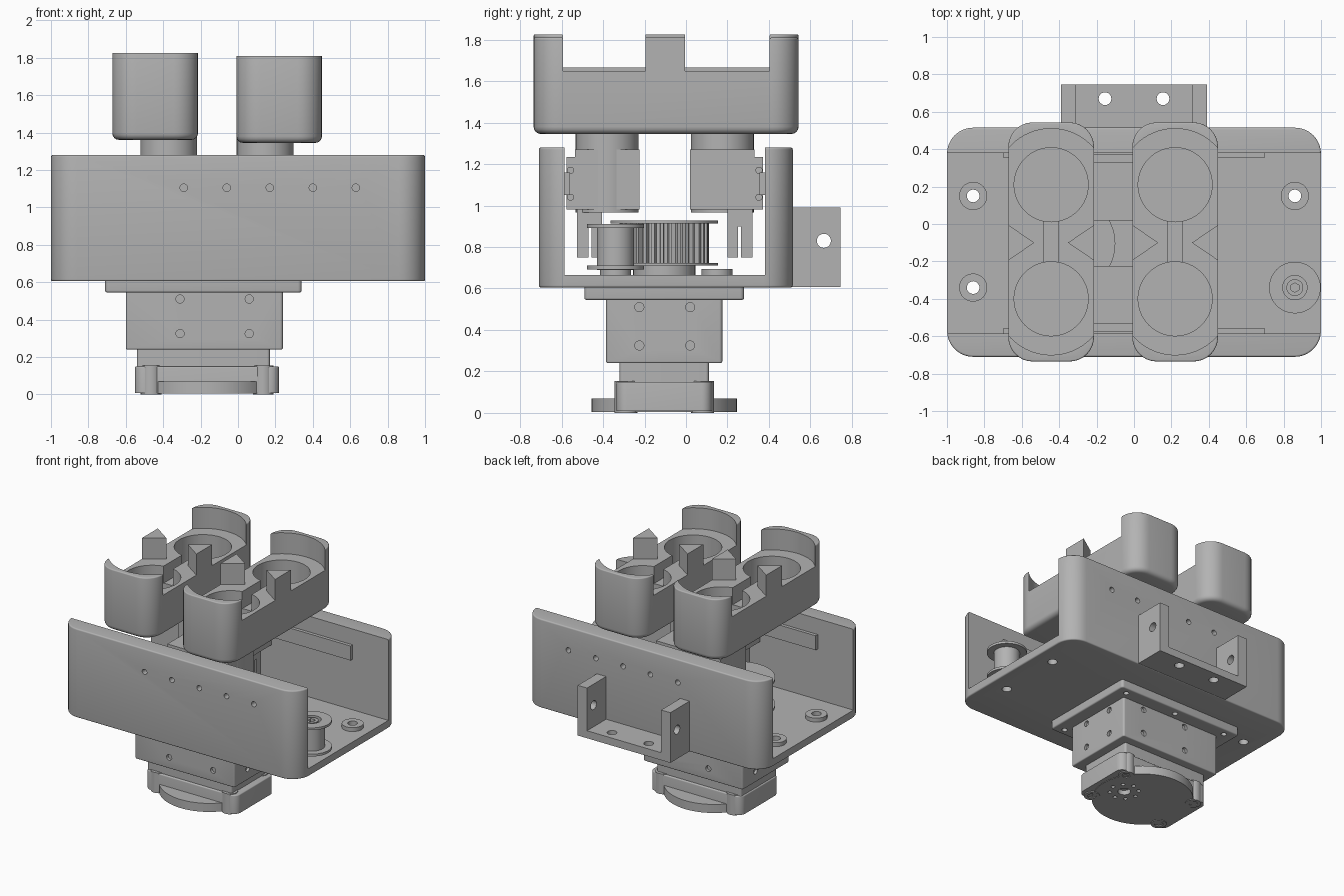
import bpy, bmesh, math
from mathutils import Matrix, Vector

if "Cube" in bpy.data.objects:
    bpy.data.objects.remove(bpy.data.objects["Cube"])

grey = bpy.data.materials.new("plain_grey")
grey.use_nodes = True
grey.diffuse_color = (0.45, 0.45, 0.45, 1)
grey.node_tree.nodes["Principled BSDF"].inputs["Base Color"].default_value = (0.45, 0.45, 0.45, 1)
parts = []


def finish(name, bm):
    bmesh.ops.recalc_face_normals(bm, faces=bm.faces)
    mesh = bpy.data.meshes.new(name)
    bm.to_mesh(mesh)
    bm.free()
    mesh.materials.append(grey)
    obj = bpy.data.objects.new(name, mesh)
    bpy.context.collection.objects.link(obj)
    parts.append(obj)
    return obj


def prism(name, outline, z0, z1):
    """Extrude a flat outline from z0 to z1."""
    bm = bmesh.new()
    face = bm.faces.new([bm.verts.new((x, y, z0)) for x, y in outline])
    ext = bmesh.ops.extrude_face_region(bm, geom=[face])["geom"]
    bmesh.ops.translate(bm, vec=(0, 0, z1 - z0),
                        verts=[v for v in ext if isinstance(v, bmesh.types.BMVert)])
    return finish(name, bm)


def box(name, lo, hi, corner=0, bottom=0, top=0):
    """Box with optional rounded upright corners, bottom rim and top rim."""
    bm = bmesh.new()
    lo, hi = Vector(lo), Vector(hi)
    bmesh.ops.create_cube(bm, size=1)
    bmesh.ops.transform(bm, verts=bm.verts, matrix=Matrix.Translation((lo + hi) / 2)
                        @ Matrix.Diagonal((*(hi - lo), 1)))

    def rim(z):
        return [e for e in bm.edges if all(abs(v.co.z - z) < 1e-4 for v in e.verts)]
    if corner:
        upright = [e for e in bm.edges if abs(e.verts[0].co.z - e.verts[1].co.z) > 1e-4]
        bmesh.ops.bevel(bm, geom=upright, offset=corner, segments=8, profile=0.5, affect='EDGES')
    for z, size in ((lo.z, bottom), (hi.z, top)):
        if size:
            bmesh.ops.bevel(bm, geom=rim(z), offset=size, segments=4, profile=0.5, affect='EDGES')
    return finish(name, bm)


def cyl(name, centre, r, length, axis='Z', sides=40):
    """Cylinder starting at centre and running along +axis."""
    bm = bmesh.new()
    turn = {'Z': Matrix(), 'X': Matrix.Rotation(math.pi / 2, 4, 'Y'),
            'Y': Matrix.Rotation(-math.pi / 2, 4, 'X')}[axis]
    bmesh.ops.create_cone(bm, cap_ends=True, segments=sides, radius1=r, radius2=r, depth=length,
                          matrix=Matrix.Translation(centre) @ turn
                          @ Matrix.Translation((0, 0, length / 2)))
    return finish(name, bm)


def cut(obj, *cutters):
    """Subtract cutters from obj and discard them."""
    for c in cutters:
        mod = obj.modifiers.new("cut", 'BOOLEAN')
        mod.operation, mod.solver, mod.object = 'DIFFERENCE', 'EXACT', c
        bpy.context.view_layer.objects.active = obj
        bpy.ops.object.modifier_apply(modifier="cut")
        parts.remove(c)
        bpy.data.objects.remove(c)


# Channel-shaped housing
housing = box("housing", (-1, -0.71, 0.605), (1, 0.515, 1.28), corner=0.14, bottom=0.01, top=0.01)
cut(housing, box("c", (-2, -0.585, 0.665), (2, 0.38, 2)))
for i in range(5):
    cut(housing, cyl("c", (-0.29 + 0.23 * i, -1, 1.105), 0.02, 2, 'Y', 16))
posts = [(x, y) for x in (-0.86, 0.86) for y in (-0.34, 0.15)]
for x, y in posts:
    boss = cyl("floor_boss", (x, y, 0.66), 0.075, 0.035)
    for o in (housing, boss):
        cut(o, cyl("c", (x, y, 0.5), 0.034, 0.4, sides=20))

# Rear mounting bracket
bracket = box("rear_bracket", (-0.39, 0.51, 0.608), (0.39, 0.745, 0.99))
cut(bracket, box("c", (-0.312, 0.4, 0.665), (0.312, 1, 2)),
    cyl("c", (-1, 0.665, 0.83), 0.034, 2, 'X', 24),
    *[cyl("c", (x, 0.67, 0.5), 0.034, 0.3, sides=24) for x in (-0.155, 0.155)])

# Motor with mounting flange
MX, MY = -0.18, -0.105
flange = box("motor_flange", (-0.71, -0.49, 0.545), (0.34, 0.28, 0.606), corner=0.02, bottom=0.01)
for x in (-0.62, -0.18, 0.26):
    for y in (-0.435, 0.225):
        cut(flange, cyl("c", (x, y, 0.5), 0.02, 0.08, sides=16))
motor = box("motor_body", (-0.6, -0.385, 0.24), (0.24, 0.175, 0.55), corner=0.015, bottom=0.008)
for z in (0.325, 0.51):
    for x in (-0.31, 0.06):
        for y in (-0.4, 0.155):
            cut(motor, cyl("c", (x, y, z), 0.022, 0.035, 'Y', 16))
    for y in (-0.225, 0.02):
        for x in (-0.615, 0.22):
            cut(motor, cyl("c", (x, y, z), 0.022, 0.035, 'X', 16))
box("motor_neck", (-0.54, -0.32, 0.145), (0.17, 0.11, 0.245), corner=0.015)

# Round foot with end block and corner lugs
foot = cyl("foot_disc", (-0.165, MY, 0.005), 0.35, 0.065, sides=64)
block = box("foot_block", (-0.55, -0.335, 0.008), (0.22, 0.125, 0.15), corner=0.05, top=0.008)
hub_holes = [(0, MY, 0.045)] + [(0.1 * math.cos(a * math.pi / 4), MY + 0.1 * math.sin(a * math.pi / 4), 0.014)
                                for a in range(8)]
for x, y, r in hub_holes:
    for o in (foot, block):
        cut(o, cyl("c", (x, y, -0.1), r, 0.14, sides=16))
for x in (-0.465, 0.135):
    for y in (-0.29, 0.08):
        lug = cyl("foot_lug", (x, y, 0), 0.055, 0.155, sides=24)
        cut(lug, cyl("c", (x, y, -0.1), 0.03, 0.13, sides=16))

# Toothed drive pulley
PX = -0.36
teeth = []
for i in range(32):
    for step, r in ((0, 0.19), (0.45, 0.19), (0.55, 0.215), (0.9, 0.215)):
        a = (i + step) * math.tau / 32
        teeth.append((PX + r * math.cos(a), MY + r * math.sin(a)))
drive = [prism("pulley_teeth", teeth, 0.72, 0.92),
         cyl("pulley_lower_flange", (PX, MY, 0.71), 0.26, 0.014, sides=64),
         cyl("pulley_upper_flange", (PX, MY, 0.914), 0.26, 0.014, sides=64)]
for o in drive:
    cut(o, cyl("c", (PX, MY, 0.6), 0.06, 0.5, sides=24))
cyl("pulley_hub", (PX, MY, 0.66), 0.15, 0.05)
cyl("pulley_shaft", (PX, MY, 0.6), 0.045, 0.29, sides=24)

# Idler pulley
IX, IY = 0.86, -0.34
idler = [cyl("idler_core", (IX, IY, 0.69), 0.09, 0.21),
         cyl("idler_lower_flange", (IX, IY, 0.692), 0.138, 0.018),
         cyl("idler_upper_flange", (IX, IY, 0.892), 0.138, 0.018)]
for o in idler:
    cut(o, cyl("c", (IX, IY, 0.8), 0.065, 0.3))
bolt = cyl("idler_bolt", (IX, IY, 0.7), 0.045, 0.205, sides=24)
cut(bolt, cyl("c", (IX, IY, 0.85), 0.025, 0.2, sides=6))

# Guide rails, sliders and carriages on both walls
for tag, wall, sgn, x0, x1, stem_x in (("front", -0.585, 1, -0.22, 0.29, 0.145),
                                       ("rear", 0.38, -1, -0.52, 0.02, -0.37)):
    def span(a, b):
        return sorted((wall + sgn * a, wall + sgn * b))
    a, b = span(-0.005, 0.025)
    box(tag + "_rail", (-0.7, a, 1.05), (0.7, b, 1.16))
    a, b = span(0.008, 0.055)
    box(tag + "_slider", (x0, a, 0.98), (x1, b, 1.235))
    for z in (1.04, 1.17):
        cyl(tag + "_slider_bolt", (x0 - 0.012, wall + sgn * 0.028, z), 0.017, x1 - x0 + 0.024, 'X', 16)
    a, b = span(0.05, 0.36)
    box(tag + "_carriage", (x0, a, 0.98), (x1, b, 1.27))
    cyl(tag + "_stem", (stem_x, wall + sgn * 0.205, 0.966), 0.152, 0.42, sides=48)
    a, b = span(0.06, 0.18)
    clamp = box(tag + "_belt_clamp", (x0 + 0.05, a, 0.75), (x1 - 0.05, b, 1))
    a, b = span(0.115, 0.13)
    cut(clamp, box("c", (-1, a, 0.7), (1, b, 0.9)))

# Twin cup holders with raised ends and centre wedges
for tag, cx, dz in (("left", 0.22, 0), ("right", -0.443, 0.016)):
    low, deck, top = 1.345 + dz, 1.65 + dz, 1.81 + dz
    tray = box(tag + "_cup_tray", (cx - 0.229, -0.735, low), (cx + 0.229, 0.543, top),
               corner=0.13, bottom=0.035, top=0.008)
    cut(tray, box("c", (cx - 1, -0.59, deck), (cx + 1, 0.40, 3)),
        *[cyl("c", (cx, y, deck), 0.3, 1, sides=64) for y in (-0.4, 0.21)],
        *[cyl("c", (cx, y, 1.42 + dz), 0.198, 1, sides=64) for y in (-0.4, 0.21)],
        box("c", (cx - 0.04, -0.25, 1.52 + dz), (cx + 0.04, 0.06, 3)))
    for s in (-1, 1):
        prism(tag + "_wedge", [(cx + s * 0.229, -0.195), (cx + s * 0.229, -0.005),
                               (cx + s * 0.09, -0.1)], deck - 0.01, top)

# Shading
bpy.ops.object.select_all(action='DESELECT')
for o in parts:
    o.select_set(True)
bpy.context.view_layer.objects.active = parts[0]
bpy.ops.object.shade_smooth_by_angle(angle=math.radians(32))
